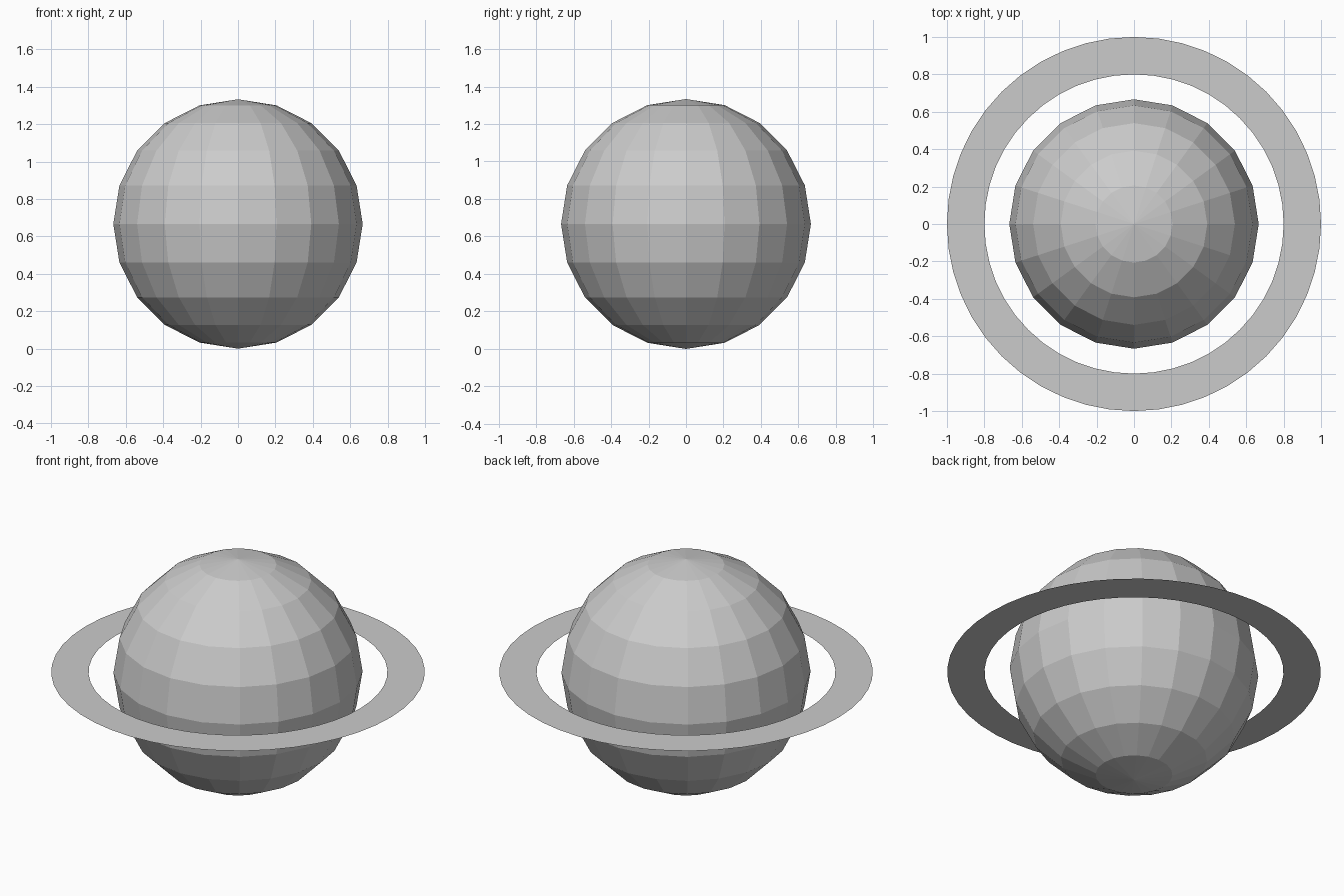
import bpy, math

if "Cube" in bpy.data.objects:
    bpy.data.objects.remove(bpy.data.objects["Cube"])

R = 2 / 3          # globe radius, also the height of its centre
SIDES = 48

# Globe: low-poly flat-shaded sphere resting on the ground
bpy.ops.mesh.primitive_uv_sphere_add(segments=20, ring_count=10, radius=R, location=(0, 0, R))
bpy.context.object.name = "globe"


# Ring: thin flat annulus around the equator
def circle(radius):
    return [(radius * math.cos(math.tau * i / SIDES), radius * math.sin(math.tau * i / SIDES), 0)
            for i in range(SIDES)]


verts = circle(1.0) + circle(0.8)
faces = [(i, (i + 1) % SIDES, SIDES + (i + 1) % SIDES, SIDES + i) for i in range(SIDES)]
mesh = bpy.data.meshes.new("flat_ring")
mesh.from_pydata(verts, [], faces)
mesh.update()
ring = bpy.data.objects.new("flat_ring", mesh)
ring.location.z = R
bpy.context.collection.objects.link(ring)
